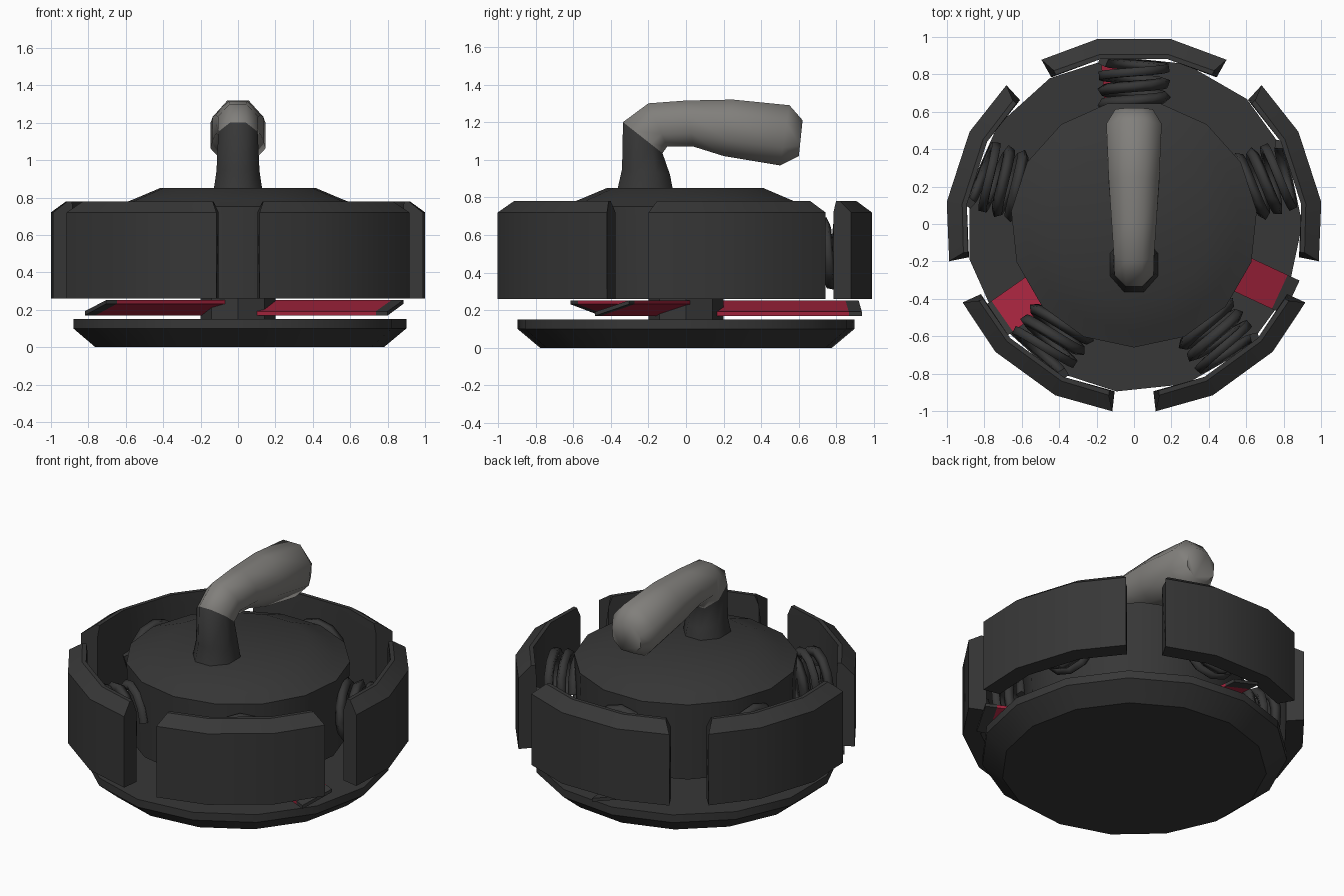
import bpy, bmesh, math
from mathutils import Matrix, Vector

if "Cube" in bpy.data.objects:
    bpy.data.objects.remove(bpy.data.objects["Cube"])


def material(name, rgb):
    m = bpy.data.materials.new(name)
    m.diffuse_color = (*rgb, 1)
    m.use_nodes = True
    m.node_tree.nodes["Principled BSDF"].inputs["Base Color"].default_value = m.diffuse_color
    return m


DARK = material("dark grey", (0.038, 0.038, 0.038))
RED = material("red", (0.36, 0.017, 0.045))
GREY = material("warm grey", (0.22, 0.213, 0.2))


def polar(r, deg, z):
    a = math.radians(deg)
    return (r * math.cos(a), r * math.sin(a), z)


def loft(name, rings, mats, smooth=None, rule=None):
    """Skin closed rings of points and cap both ends."""
    bm = bmesh.new()
    vs = [[bm.verts.new(p) for p in ring] for ring in rings]
    n = len(rings[0])
    for k in range(len(vs) - 1):
        for i in range(n):
            j = (i + 1) % n
            f = bm.faces.new((vs[k][i], vs[k][j], vs[k + 1][j], vs[k + 1][i]))
            f.material_index = rule(k) if rule else 0
    for k, ring in ((0, vs[0]), (len(vs) - 2, vs[-1])):
        bm.faces.new(ring).material_index = rule(k) if rule else 0
    bmesh.ops.recalc_face_normals(bm, faces=bm.faces)
    me = bpy.data.meshes.new(name)
    bm.to_mesh(me)
    bm.free()
    ob = bpy.data.objects.new(name, me)
    bpy.context.collection.objects.link(ob)
    for m in mats:
        me.materials.append(m)
    if smooth:
        bpy.ops.object.select_all(action='DESELECT')
        ob.select_set(True)
        bpy.context.view_layer.objects.active = ob
        bpy.ops.object.shade_smooth_by_angle(angle=math.radians(smooth))
    return ob


def turned(name, profile, sides, start=0):
    rings = [[polar(r, start + 360 * i / sides, z) for i in range(sides)]
             for r, z in profile]
    return loft(name, rings, [DARK], 25)


# Base plate, shaft and central drum
turned("base_plate", [(0.78, 0), (0.9, 0.1), (0.9, 0.15)], 15)
turned("shaft", [(0.2, 0.15), (0.2, 0.27)], 8)
turned("drum", [(0.64, 0.26), (0.66, 0.752), (0.57, 0.787), (0.42, 0.85)], 15, 270)

# Five curved shells with a chamfered top, and the springs behind them
for n in range(5):
    mid = 90 + 72 * n
    rings = []
    for outer_a, top_a in ((-29.4, -27.6), (-11.3, -11.3), (11.3, 11.3), (29.4, 27.6)):
        rings.append([polar(0.9, mid + outer_a, 0.26),
                      polar(1.008, mid + outer_a, 0.26),
                      polar(1.008, mid + outer_a, 0.72),
                      polar(0.925, mid + top_a, 0.78),
                      polar(0.9, mid + top_a, 0.78),
                      polar(0.9, mid + outer_a, 0.72)])
    loft(f"shell_{n + 1}", rings, [DARK], 25)

    cu = bpy.data.curves.new(f"spring_{n + 1}", 'CURVE')
    cu.dimensions = '3D'
    cu.bevel_depth = 0.032
    cu.bevel_resolution = 0
    cu.use_fill_caps = True
    sp = cu.splines.new('POLY')
    steps, turns = 36, 3
    sp.points.add(steps)
    for i in range(steps + 1):
        a = 2 * math.pi * turns * i / steps
        sp.points[i].co = (0.64 + 0.23 * i / steps, 0.165 * math.cos(a),
                           0.5 + 0.165 * math.sin(a), 1)
    cu.materials.append(DARK)
    ob = bpy.data.objects.new(f"spring_{n + 1}", cu)
    bpy.context.collection.objects.link(ob)
    ob.matrix_world = Matrix.Rotation(math.radians(mid), 4, 'Z')

# Three tilted red blades with dark tips
for n in range(3):
    rings = [[(r, -0.1, 0.17), (r, 0.1, 0.232), (r, 0.1, 0.252), (r, -0.1, 0.192)]
             for r in (0.15, 0.86, 0.93)]
    blade = loft(f"blade_{n + 1}", rings, [RED, DARK], rule=lambda k: k)
    blade.matrix_world = Matrix.Rotation(math.radians(-25 + 120 * n), 4, 'Z')

# Bent handle: each section is (outer y, z), (inner y, z), half width
sections = [((-0.365, 0.84), (-0.07, 0.84), 0.13),
            ((-0.34, 0.95), (-0.085, 0.92), 0.115),
            ((-0.335, 1.2), (-0.125, 1.035), 0.105),
            ((-0.2, 1.3), (-0.1, 1.07), 0.108),
            ((0.0, 1.315), (0.04, 1.07), 0.12),
            ((0.25, 1.32), (0.2, 1.02), 0.135),
            ((0.55, 1.29), (0.5, 0.97), 0.148),
            ((0.62, 1.21), (0.6, 1.02), 0.1)]
rings = []
for outer, inner, w in sections:
    o, i = Vector((0, *outer)), Vector((0, *inner))
    c, h = (o + i) / 2, (o - i) / 2
    k = 1 / math.cos(math.pi / 8)
    rings.append([c + k * (h * math.cos(a) + Vector((w * math.sin(a), 0, 0)))
                  for a in (math.pi / 8 + math.pi / 4 * s for s in range(8))])
loft("handle", rings, [DARK, GREY], 60, rule=lambda k: 1 if k >= 2 else 0)
